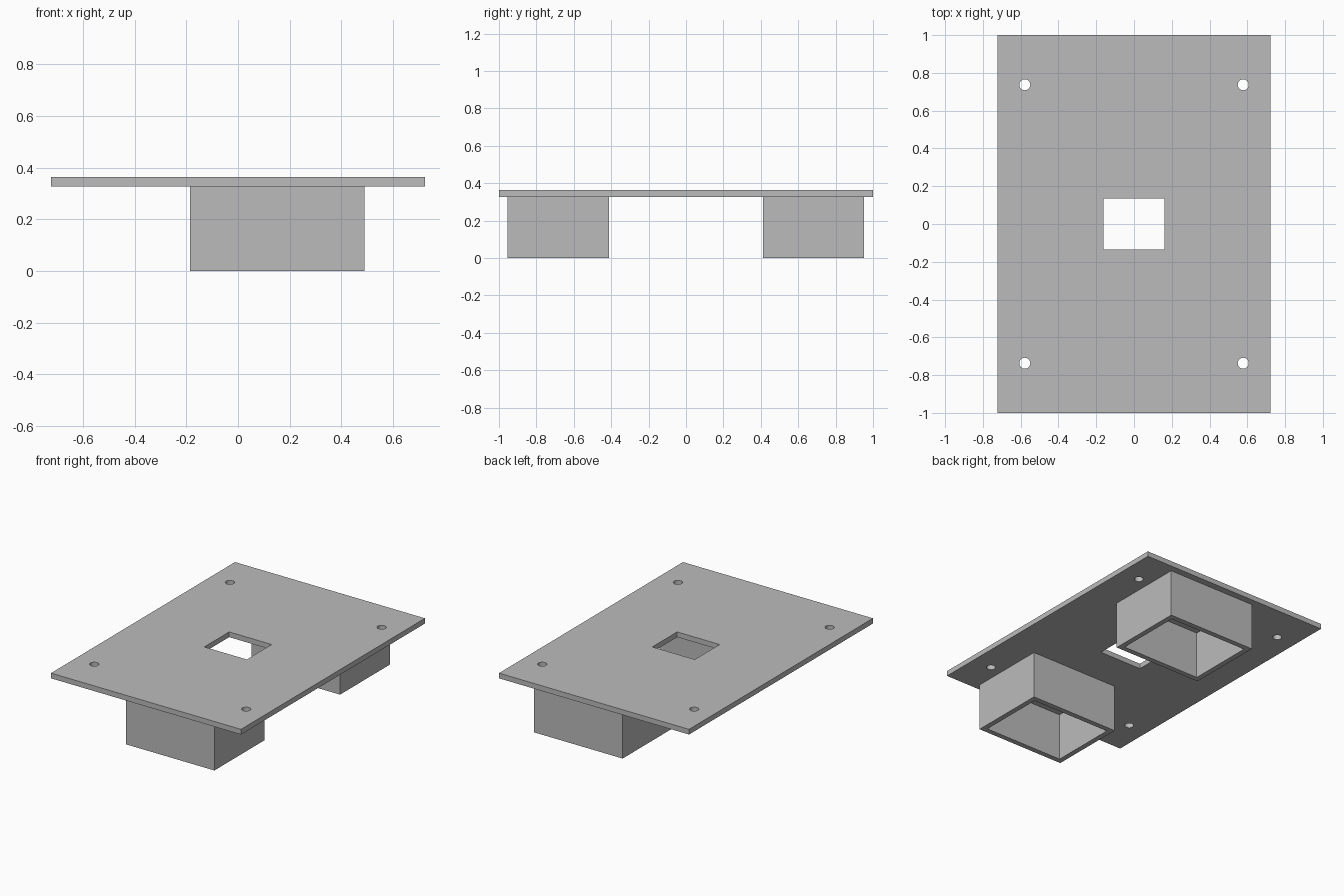
import bpy
import bmesh
from mathutils import Matrix, Vector

if "Cube" in bpy.data.objects:
    bpy.data.objects.remove(bpy.data.objects["Cube"])

PLATE_BOTTOM, PLATE_TOP = 0.327, 0.363

grey = bpy.data.materials.new("plain grey")
grey.use_nodes = True
GREY = (0.5, 0.5, 0.5, 1)
grey.diffuse_color = GREY
grey.node_tree.nodes["Principled BSDF"].inputs["Base Color"].default_value = GREY


def make_object(name, bm):
    mesh = bpy.data.meshes.new(name)
    bm.to_mesh(mesh)
    bm.free()
    mesh.materials.append(grey)
    obj = bpy.data.objects.new(name, mesh)
    bpy.context.collection.objects.link(obj)
    return obj


def add_box(bm, low, high):
    low, high = Vector(low), Vector(high)
    matrix = Matrix.Translation((low + high) / 2) @ Matrix.Diagonal((*(high - low), 1))
    bmesh.ops.create_cube(bm, size=1, matrix=matrix)


# Flat base plate
bm = bmesh.new()
add_box(bm, (-0.723, -1, PLATE_BOTTOM), (0.723, 1, PLATE_TOP))
plate = make_object("plate", bm)

# Central window and four screw holes, cut through the plate
bm = bmesh.new()
add_box(bm, (-0.162, -0.135, 0.2), (0.162, 0.135, 0.5))
for x in (-0.578, 0.578):
    for y in (-0.737, 0.737):
        bmesh.ops.create_cone(bm, cap_ends=True, segments=32, radius1=0.029,
                              radius2=0.029, depth=0.3,
                              matrix=Matrix.Translation((x, y, 0.35)))
cutter = make_object("plate_hole_cutter", bm)
cutter.hide_render = True
cutter.hide_set(True)
cut = plate.modifiers.new("holes", "BOOLEAN")
cut.object = cutter
cut.solver = "EXACT"

# Two hollow sockets below the plate, open at the bottom
for name, y0, y1 in (("front_socket", -0.955, -0.413), ("back_socket", 0.411, 0.953)):
    bm = bmesh.new()
    add_box(bm, (-0.185, y0, 0), (0.489, y1, PLATE_BOTTOM))
    ends = [f for f in bm.faces if abs(f.normal.z) > 0.5]
    bmesh.ops.delete(bm, geom=ends, context="FACES_ONLY")
    socket = make_object(name, bm)
    walls = socket.modifiers.new("walls", "SOLIDIFY")
    walls.thickness = 0.036
    walls.offset = -1
    walls.use_even_offset = True
